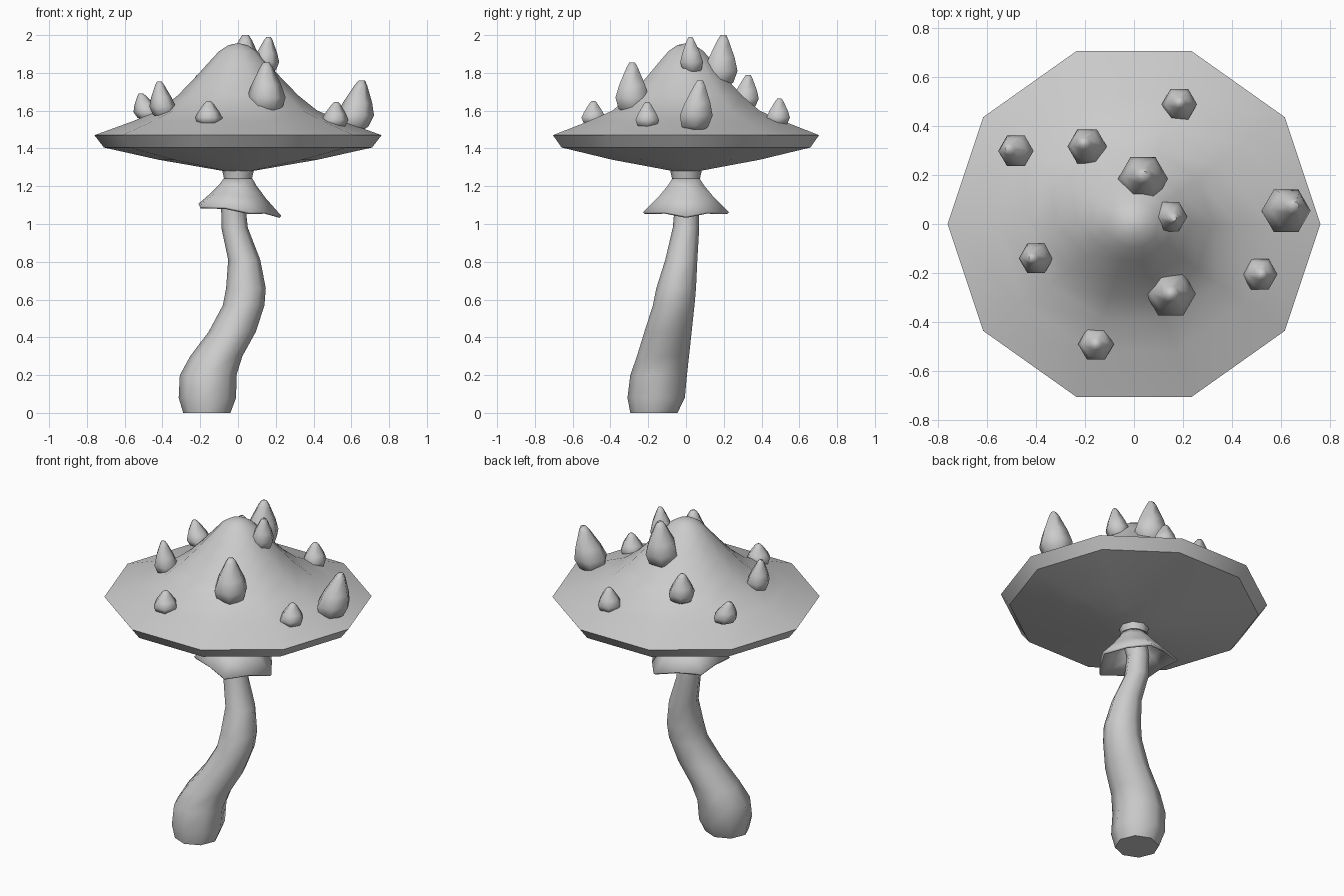
import bpy, bmesh
from math import cos, sin, pi, radians
from mathutils import Vector


def loft(name, rings, angle, caps=True):
    """Skin a list of equal-length point rings into one object."""
    bm = bmesh.new()
    loops = [[bm.verts.new(p) for p in ring] for ring in rings]
    n = len(loops[0])
    for a, b in zip(loops, loops[1:]):
        for i in range(n):
            j = (i + 1) % n
            bm.faces.new((a[i], a[j], b[j], b[i]))
    if caps:
        bm.faces.new(loops[0][::-1])
        bm.faces.new(loops[-1])
    bmesh.ops.recalc_face_normals(bm, faces=bm.faces)
    mesh = bpy.data.meshes.new(name)
    bm.to_mesh(mesh)
    bm.free()
    obj = bpy.data.objects.new(name, mesh)
    bpy.context.collection.objects.link(obj)
    bpy.ops.object.select_all(action='DESELECT')
    obj.select_set(True)
    bpy.context.view_layer.objects.active = obj
    bpy.ops.object.shade_smooth_by_angle(angle=radians(angle))
    return obj


def ring(c, rx, ry, n):
    return [(c[0] + rx * cos(2 * pi * i / n), c[1] + ry * sin(2 * pi * i / n), c[2])
            for i in range(n)]


# Ten-sided cap: underside, bevelled rim, bell-shaped top
cap = [(0.075, 1.28), (0.20, 1.302), (0.42, 1.34), (0.71, 1.405), (0.76, 1.47),
       (0.56, 1.543), (0.42, 1.60), (0.32, 1.68), (0.23, 1.772), (0.16, 1.85),
       (0.10, 1.915), (0.05, 1.947), (0.012, 1.955)]
loft("cap", [ring((0, 0, z), r, r * 0.975, 10) for r, z in cap], 38)

# Bent stem: x, y, z, radius
stem = [(-0.165, -0.17, 0.0, 0.125), (-0.162, -0.158, 0.08, 0.152),
        (-0.158, -0.145, 0.2, 0.15), (-0.115, -0.122, 0.3, 0.138),
        (-0.03, -0.095, 0.43, 0.125), (0.03, -0.065, 0.57, 0.11),
        (0.042, -0.052, 0.66, 0.105), (0.033, -0.025, 0.81, 0.085),
        (-0.018, 0.0, 0.98, 0.07), (-0.025, 0.005, 1.1, 0.064),
        (0.0, 0.0, 1.23, 0.072), (0.0, 0.0, 1.29, 0.085)]
loft("stem", [ring(s, s[3], s[3], 8) for s in stem], 50)

# Five-pointed flared skirt, tilted down toward +x
skirt = [(0.077, 1.24, 0), (0.10, 1.205, 0.2), (0.155, 1.145, 0.6), (0.24, 1.07, 1)]
rings = []
for r, z, t in skirt:
    pts = []
    for i in range(10):
        a = 2 * pi * i / 10
        rr = r if i % 2 == 0 else r * (1 - 0.17 * t)
        x, y = rr * cos(a) - 0.01 * t, rr * sin(a)
        pts.append((x, y, z - 0.12 * x * t + (0.012 * t if i % 2 else 0)))
    rings.append(pts)
obj = loft("skirt", rings, 50, caps=False)
mod = obj.modifiers.new("thickness", 'SOLIDIFY')
mod.thickness = 0.015
# Thicken toward the stem, whichever way the normals ended up
outward = sum(p.normal.dot(Vector((p.center.x, p.center.y, 0))) for p in obj.data.polygons)
mod.offset = -1 if outward > 0 else 1

# Six-sided warts on the cap: x, y, radius, bottom z, top z, tip lean x, y
warts = [(0.605, 0.045, 0.100, 1.495, 1.76, 0.05, 0.03),
         (0.51, -0.205, 0.072, 1.51, 1.645, 0.01, 0.0),
         (0.15, -0.285, 0.102, 1.59, 1.855, 0.0, 0.0),
         (-0.155, -0.49, 0.073, 1.525, 1.65, 0.0, 0.0),
         (-0.392, -0.14, 0.070, 1.565, 1.755, -0.025, 0.0),
         (-0.468, 0.295, 0.072, 1.55, 1.69, -0.045, 0.01),
         (-0.185, 0.31, 0.080, 1.61, 1.79, -0.02, 0.02),
         (0.035, 0.178, 0.102, 1.73, 2.0, 0.005, 0.02),
         (0.142, 0.033, 0.070, 1.80, 1.99, 0.02, -0.01),
         (0.185, 0.485, 0.072, 1.52, 1.665, 0.0, 0.01)]
shape = [(0, 0.55), (0.08, 0.82), (0.3, 1.0), (0.55, 0.78), (0.9, 0.34), (1.0, 0.17)]
for k, (x, y, r, z0, z1, lx, ly) in enumerate(warts):
    loft(f"cap_wart_{k + 1}",
         [ring((x + lx * t, y + ly * t, z0 + (z1 - z0) * t), r * f, r * f, 6)
          for t, f in shape], 62)
